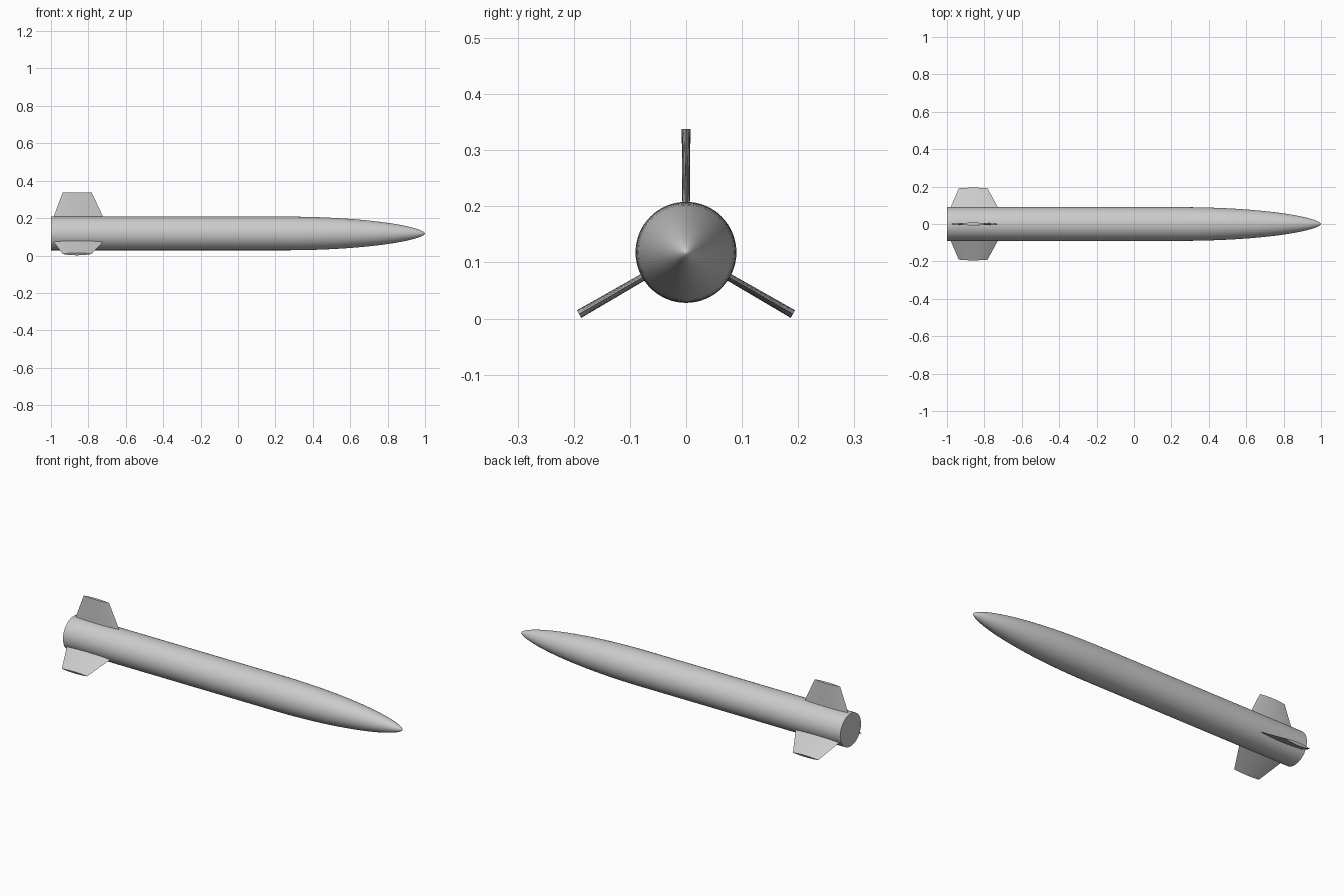
import bpy, bmesh, math
from mathutils import Matrix

if "Cube" in bpy.data.objects:
    bpy.data.objects.remove(bpy.data.objects["Cube"])

AXIS_Z, R, SIDES = 0.118, 0.09, 64
NOSE_X, NOSE_LEN = 0.25, 0.75


def make_object(name, bm, smooth_angle):
    bmesh.ops.recalc_face_normals(bm, faces=bm.faces)
    mesh = bpy.data.meshes.new(name)
    bm.to_mesh(mesh)
    bm.free()
    obj = bpy.data.objects.new(name, mesh)
    bpy.context.collection.objects.link(obj)
    bpy.ops.object.select_all(action='DESELECT')
    obj.select_set(True)
    bpy.context.view_layer.objects.active = obj
    bpy.ops.object.shade_smooth_by_angle(angle=math.radians(smooth_angle))
    return obj


# Body: straight tube with flat tail, blending into a rounded slender nose
profile = [(-1.0, R)]
for i in range(24):
    u = math.sin(i / 24 * math.pi / 2)
    profile.append((NOSE_X + NOSE_LEN * u, R * (1 - u * u) ** 0.6))
bm = bmesh.new()
rings = []
for x, r in profile:
    rings.append([bm.verts.new((x, r * math.cos(a), AXIS_Z + r * math.sin(a)))
                  for a in (2 * math.pi * k / SIDES for k in range(SIDES))])
for a, b in zip(rings, rings[1:]):
    for k in range(SIDES):
        n = (k + 1) % SIDES
        bm.faces.new((a[k], a[n], b[n], b[k]))
tip = bm.verts.new((1.0, 0, AXIS_Z))
for k in range(SIDES):
    bm.faces.new((rings[-1][k], rings[-1][(k + 1) % SIDES], tip))
bm.faces.new(rings[0])
make_object("body", bm, 40)


# Fins: tapered blades with a lens-shaped section, sunk slightly into the body
def fin(name, angle):
    bm = bmesh.new()
    loops = []
    for r, x0, x1, half in ((0.07, -0.993, -0.712, 0.0065), (0.22, -0.937, -0.783, 0.0078)):
        steps = 10
        ts = [i / steps for i in range(steps + 1)]
        pts = [(t, 1) for t in ts] + [(t, -1) for t in ts[-2:0:-1]]
        loops.append([bm.verts.new((x0 + (x1 - x0) * t,
                                    s * half * math.sin(math.pi * t) ** 0.8 if 0 < t < 1 else 0,
                                    r)) for t, s in pts])
    a, b = loops
    for k in range(len(a)):
        n = (k + 1) % len(a)
        bm.faces.new((a[k], a[n], b[n], b[k]))
    bm.faces.new(a)
    bm.faces.new(b)
    bm.transform(Matrix.Translation((0, 0, AXIS_Z)) @ Matrix.Rotation(angle, 4, 'X'))
    make_object(name, bm, 30)


for name, deg in (("top_fin", 0), ("left_fin", 120), ("right_fin", 240)):
    fin(name, math.radians(deg))
